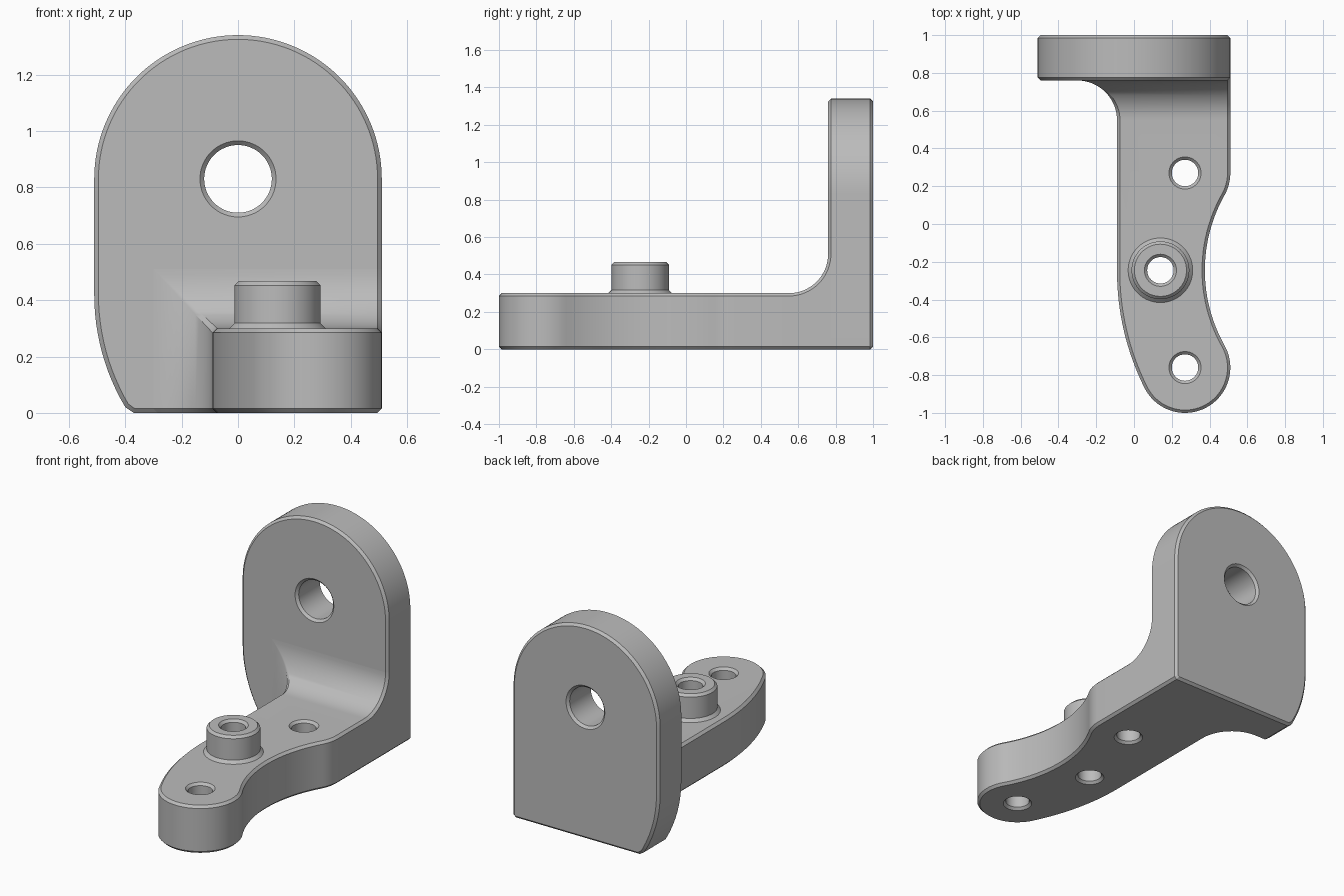
import bpy, bmesh
from math import sin, cos, pi, radians, atan2, hypot
from mathutils import Vector

default = bpy.data.objects.get("Cube")
if default:
    bpy.data.objects.remove(default)

C = 0.015          # edge chamfer
HALF = 0.51        # half width of the plate
FACE = 0.76        # front face of the plate
ARM_TOP = 0.3
FILLET = 0.21
STEPS = 16

grey = bpy.data.materials.new("machined_grey")
grey.use_nodes = True
grey.diffuse_color = (0.5, 0.5, 0.5, 1)
grey.node_tree.nodes["Principled BSDF"].inputs["Base Color"].default_value = (0.5, 0.5, 0.5, 1)


def make_object(name, bm):
    bmesh.ops.recalc_face_normals(bm, faces=bm.faces[:])
    mesh = bpy.data.meshes.new(name)
    bm.to_mesh(mesh)
    bm.free()
    mesh.materials.append(grey)
    obj = bpy.data.objects.new(name, mesh)
    bpy.context.scene.collection.objects.link(obj)
    return obj


def arc(cx, cy, r, start, end, count):
    """Points on an arc, angles in radians, both ends included."""
    return [Vector((cx + r * cos(start + (end - start) * i / count),
                    cy + r * sin(start + (end - start) * i / count)))
            for i in range(count + 1)]


def inset(points, dist, closed):
    """Mitred inward offset of a counter-clockwise outline."""
    result, n = [], len(points)
    for i, p in enumerate(points):
        normals = []
        for a, b in ((i - 1, i), (i, i + 1)):
            if closed or (a >= 0 and b < n):
                d = (points[b % n] - points[a % n]).normalized()
                normals.append(Vector((-d.y, d.x)))
        n1, n2 = normals[0], normals[-1]
        result.append(p + (n1 + n2) * dist / (1 + n1.dot(n2)))
    return result


def skin(bm, rings, wrap=True):
    """Quads between neighbouring rings of vertices."""
    for a, b in zip(rings, rings[1:]):
        n = len(a)
        for i in range(n if wrap else n - 1):
            j = (i + 1) % n
            bm.faces.new((a[i], a[j], b[j], b[i]))


def lathe(name, profile, closed, sides=64):
    """Revolve (radius, height) points about z."""
    bm = bmesh.new()
    rings = [[bm.verts.new((r * cos(2 * pi * k / sides), r * sin(2 * pi * k / sides), z))
              for k in range(sides)] for r, z in profile]
    if closed:
        skin(bm, rings + rings[:1])
    else:
        skin(bm, rings)
        bm.faces.new(rings[0])
        bm.faces.new(rings[-1])
    return make_object(name, bm)


def drill(target, r, low, high, location, tilt=0.0):
    """Cut a hole countersunk at both ends."""
    e = 0.02
    cutter = lathe("hole_cutter", [(r + C + e, low - e), (r, low + C),
                                   (r, high - C), (r + C + e, high + e)], False)
    cutter.location = location
    cutter.rotation_euler.x = tilt
    cutter.hide_render = True
    mod = target.modifiers.new("hole", "BOOLEAN")
    mod.operation = "DIFFERENCE"
    mod.solver = "EXACT"
    mod.object = cutter
    bpy.context.view_layer.update()
    graph = bpy.context.evaluated_depsgraph_get()
    mesh = bpy.data.meshes.new_from_object(target.evaluated_get(graph))
    target.modifiers.clear()
    target.data = mesh
    bpy.data.objects.remove(cutter)


# Upright plate: round top, one lower side curving inwards
outline = [Vector((HALF - C, 0)), Vector((HALF, C))]
outline += arc(0, 0.83, HALF, 0, pi, 64)
outline += arc(0.27, 0.42, 0.78, pi, pi + radians(30.8), 12)
outline.append(Vector((-0.37, 0)))
inner = inset(outline, C, True)
bm = bmesh.new()
rings = [[bm.verts.new((p.x, y, p.y)) for p in pts] for pts, y in
         ((inner, FACE), (outline, FACE + C), (outline, 1 - C), (inner, 1))]
skin(bm, rings)
bm.faces.new(rings[0])
bm.faces.new(rings[-1])
plate = make_object("upright_plate", bm)
drill(plate, 0.12, 0, 1 - FACE, (0, 1, 0.83), pi / 2)

# Arm outline: straight back, rounded tip, waisted right side
LEFT, TIP_X, TIP_Y, HOLE_Y, TIP_R = -0.09, 0.27, -0.76, 0.27, 0.24
MID_Y = (TIP_Y + HOLE_Y) / 2
BIG_R, WAIST_R = 1.384, 0.81
WAIST_X = 0.375 + WAIST_R
tip_start = pi + atan2(-0.25 - TIP_Y, LEFT + BIG_R - TIP_X)
tip_end = atan2(MID_Y - TIP_Y, WAIST_X - TIP_X)
angles = [pi / 2 * i / STEPS for i in range(STEPS + 1)]
START = FACE - FILLET
END = FACE + 0.04     # buried in the plate

body = arc(LEFT + BIG_R, -0.25, BIG_R, pi, tip_start, 16)[:-1]
body += arc(TIP_X, TIP_Y, TIP_R, tip_start, 2 * pi + tip_end, 40)
body += arc(WAIST_X, MID_Y, WAIST_R, pi + tip_end, pi - tip_end, 24)[1:-1]
body += arc(TIP_X, HOLE_Y, TIP_R, -tip_end, 0, 8)
left = [Vector((LEFT - FILLET * (1 - cos(a)), START + FILLET * sin(a))) for a in angles]
right = [Vector((HALF, START + FILLET * sin(a) + C * sin(a))) for a in angles]
path = [Vector((left[-1].x, END))] + left[::-1] + body + right + [Vector((HALF, END))]
inner = inset(path, C, False)

# Arm: chamfered walls under a top that sweeps up into the plate
bm = bmesh.new()
N, F = len(path), STEPS + 1
base, low, high, top = [], [], [], []
for k, (p, q) in enumerate(zip(path, inner)):
    base.append(bm.verts.new((q.x, q.y, 0)))
    low.append(bm.verts.new((p.x, p.y, C)))
    m = min(k, N - 1 - k)
    if m > F:                                   # flat part
        edge, cap = ARM_TOP - C, (q.x, q.y, ARM_TOP)
    else:                                       # swept part
        a = angles[-1] if m == 0 else angles[F - m]
        z = ARM_TOP + FILLET * (1 - cos(a))
        y = END if m == 0 else START + FILLET * sin(a)
        fade = C * cos(a) + 0.001
        edge = z - (fade if k <= F else C * cos(a))
        cap = (p.x + fade, y, z) if k <= F else (HALF - C, y, z)
    high.append(bm.verts.new((p.x, p.y, edge)))
    top.append(bm.verts.new(cap))
skin(bm, [base, low, high, top], wrap=False)
bm.faces.new(base)
bm.faces.new(top[F:N - F])
for k in range(F):
    bm.faces.new((top[k], top[k + 1], top[N - 2 - k], top[N - 1 - k]))
bm.faces.new([r[0] for r in (base, low, high, top)] + [r[-1] for r in (top, high, low, base)])
arm = make_object("arm", bm)

# Holes through the arm
BOSS = (0.14, -0.245, 0)
drill(arm, 0.07, 0, ARM_TOP, (TIP_X, TIP_Y, 0))
drill(arm, 0.07, 0, ARM_TOP, (TIP_X, HOLE_Y, 0))
drill(arm, 0.07, 0, ARM_TOP + 0.1, BOSS)

# Raised hollow boss with a flared foot
R, H = 0.153, 0.467
boss = lathe("boss", [(0.07, ARM_TOP), (R + 0.018, ARM_TOP), (R, ARM_TOP + 0.018), (R, H - C),
                      (R - C, H), (0.07 + C, H), (0.07, H - C)], True)
boss.location = BOSS

# Smooth curves, crisp chamfers
bpy.ops.object.select_all(action="DESELECT")
for obj in (plate, arm, boss):
    obj.select_set(True)
bpy.context.view_layer.objects.active = plate
bpy.ops.object.shade_smooth_by_angle(angle=radians(30))
